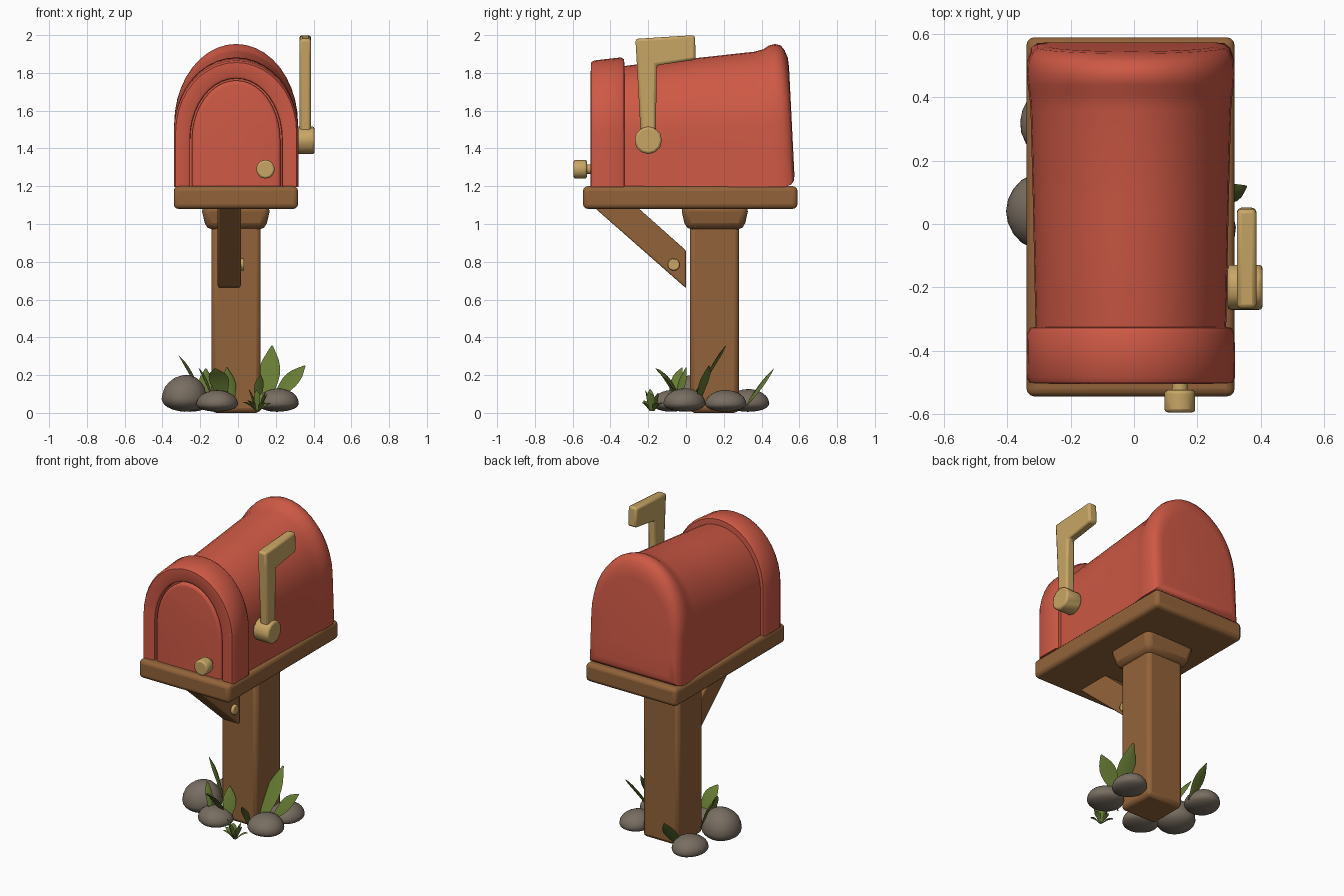
import bpy, bmesh, math, random
from mathutils import Vector, Matrix

if "Cube" in bpy.data.objects:
    bpy.data.objects.remove(bpy.data.objects["Cube"])

random.seed(4)


def material(name, rgb):
    m = bpy.data.materials.new(name)
    m.diffuse_color = (*rgb, 1)
    m.use_nodes = True
    m.node_tree.nodes["Principled BSDF"].inputs["Base Color"].default_value = m.diffuse_color
    return m


RED = material("red paint", (0.62, 0.10, 0.06))
WOOD = material("brown wood", (0.29, 0.125, 0.042))
BRASS = material("pale brass", (0.58, 0.38, 0.13))
STONE = material("grey stone", (0.19, 0.155, 0.12))
LEAF = material("leaf green", (0.135, 0.20, 0.035))


def finish(name, bm, mat, bevel=0, angle=40, segments=2):
    bmesh.ops.recalc_face_normals(bm, faces=bm.faces)
    me = bpy.data.meshes.new(name)
    bm.to_mesh(me)
    bm.free()
    ob = bpy.data.objects.new(name, me)
    bpy.context.collection.objects.link(ob)
    me.materials.append(mat)
    if bevel:
        mod = ob.modifiers.new("bevel", 'BEVEL')
        mod.width, mod.segments = bevel, segments
        mod.limit_method = 'ANGLE'
    bpy.ops.object.select_all(action='DESELECT')
    ob.select_set(True)
    bpy.context.view_layer.objects.active = ob
    bpy.ops.object.shade_smooth_by_angle(angle=math.radians(angle))
    return ob


def loft(name, rings, mat, bevel=0, angle=40):
    """Skin a list of equal-length closed rings and cap both ends."""
    bm = bmesh.new()
    loops = [[bm.verts.new(p) for p in r] for r in rings]
    n = len(loops[0])
    for a, b in zip(loops, loops[1:]):
        for i in range(n):
            j = (i + 1) % n
            bm.faces.new((a[i], a[j], b[j], b[i]))
    bm.faces.new(loops[0])
    bm.faces.new(loops[-1])
    return finish(name, bm, mat, bevel, angle)


def box(name, lo, hi, mat, bevel, taper=1.0, segments=2):
    """Bevelled box; taper scales the lower face."""
    lo, hi = Vector(lo), Vector(hi)
    mid, size = (lo + hi) / 2, hi - lo
    bm = bmesh.new()
    bmesh.ops.create_cube(bm, size=1)
    for v in bm.verts:
        k = taper if v.co.z < 0 else 1
        v.co = mid + Vector((v.co.x * size.x * k, v.co.y * size.y * k, v.co.z * size.z))
    return finish(name, bm, mat, bevel, segments=segments)


def disc(name, start, end, r, mat, sides=12, bevel=0.008):
    """Cylinder between two points."""
    start, end = Vector(start), Vector(end)
    d = end - start
    bm = bmesh.new()
    bmesh.ops.create_cone(bm, cap_ends=True, segments=sides, radius1=r, radius2=r, depth=d.length)
    rot = d.to_track_quat('Z', 'Y').to_matrix().to_4x4()
    bm.transform(Matrix.Translation((start + end) / 2) @ rot)
    return finish(name, bm, mat, bevel)


def arch(y, w, top, bottom=1.195, lean=0.0, x0=-0.01):
    """Mailbox cross-section: straight sides under a half ellipse."""
    spring = bottom + 0.44 * (top - bottom)
    pts = [(-w, bottom), (-w, (bottom + spring) / 2)]
    for i in range(21):
        a = math.pi * (1 - i / 20)
        pts.append((w * math.cos(a), spring + (top - spring) * math.sin(a)))
    pts += [(w, (bottom + spring) / 2), (w, bottom)]
    return [(x0 + x, y + lean * (1.5 - z), z) for x, z in pts]


def plate(name, x0, x1, yz, mat, bevel):
    """Extrude a side profile along x."""
    return loft(name, [[(x, y, z) for y, z in yz] for x in (x0, x1)], mat, bevel)


# Wooden post, collar, shelf and brace
box("post", (-0.14, 0.02, 0.0), (0.12, 0.28, 1.0), WOOD, 0.025)
box("post_collar", (-0.198, -0.03, 0.97), (0.175, 0.335, 1.10), WOOD, 0.035, taper=0.84)
box("shelf", (-0.34, -0.545, 1.08), (0.318, 0.59, 1.20), WOOD, 0.025, segments=3)
plate("brace", -0.108, 0.015, [(-0.50, 1.10), (-0.27, 1.10), (0, 0.86), (0, 0.66)], WOOD, 0.01)
disc("brace_bolt", (0.0, -0.065, 0.785), (0.033, -0.065, 0.785), 0.033, BRASS, 10, 0.006)

# Mailbox body, flaring to a rounded lip at the back
loft("mailbox_body", [
    arch(-0.40, 0.298, 1.825), arch(-0.30, 0.302, 1.84), arch(0.05, 0.309, 1.878),
    arch(0.36, 0.317, 1.912), arch(0.41, 0.321, 1.925), arch(0.44, 0.326, 1.945),
    arch(0.475, 0.328, 1.953, 1.195, 0.01), arch(0.515, 0.326, 1.945, 1.197, 0.03),
    arch(0.543, 0.314, 1.92, 1.208, 0.05), arch(0.558, 0.295, 1.88, 1.23, 0.05),
    arch(0.562, 0.26, 1.83, 1.26, 0.05)], RED, angle=50)

# Front rim with recess, and the door inside it
loft("front_rim", [
    arch(-0.325, 0.295, 1.83), arch(-0.328, 0.318, 1.872), arch(-0.345, 0.328, 1.882),
    arch(-0.485, 0.330, 1.866), arch(-0.503, 0.320, 1.855), arch(-0.505, 0.258, 1.785),
    arch(-0.497, 0.245, 1.772), arch(-0.465, 0.243, 1.770)], RED, angle=50)
loft("door", [
    arch(-0.45, 0.234, 1.760), arch(-0.488, 0.234, 1.760),
    arch(-0.497, 0.226, 1.751), arch(-0.499, 0.215, 1.740)], RED, angle=50)
disc("knob_stem", (0.145, -0.48, 1.29), (0.145, -0.54, 1.29), 0.026, BRASS, 10, 0)
disc("door_knob", (0.145, -0.525, 1.29), (0.145, -0.595, 1.29), 0.05, BRASS, 12, 0.01)

# Signal flag and its pivot
plate("flag", 0.325, 0.387, [(-0.238, 1.44), (-0.16, 1.44), (-0.155, 1.84), (0.052, 1.87),
                             (0.047, 2.0), (-0.268, 1.98), (-0.262, 1.88)], BRASS, 0.014)
disc("flag_pivot", (0.295, -0.2, 1.443), (0.406, -0.2, 1.443), 0.073, BRASS, 12, 0.012)

# Rocks around the post: x, y, radius x, radius y, height
rocks = [(-0.285, 0.04, 0.12, 0.12, 0.195), (-0.11, -0.075, 0.11, 0.10, 0.115),
         (0.21, -0.01, 0.11, 0.11, 0.125), (0.21, 0.21, 0.10, 0.11, 0.115),
         (-0.255, 0.325, 0.105, 0.115, 0.12)]
for i, (x, y, rx, ry, h) in enumerate(rocks):
    bm = bmesh.new()
    bmesh.ops.create_icosphere(bm, subdivisions=3, radius=1)
    for v in bm.verts:
        c = v.co
        c *= 1 + 0.03 * math.sin(3 * c.x + i) * math.cos(2.5 * c.y + 2 * i)
        up = c.z * 0.65 if c.z > 0 else c.z * 0.35
        v.co = (x + rx * c.x, y + ry * c.y, 0.006 + h * (0.35 + up))
    finish("rock_%d" % (i + 1), bm, STONE, angle=60)


def leaf(name, base, tip, width, sag=0.02, roll=0.0):
    """Lens-shaped leaf from base to tip, arching outward."""
    base, tip = Vector(base), Vector(tip)
    d = (tip - base).normalized()
    side = d.cross(Vector((0, 0, 1))).normalized()
    side = Matrix.Rotation(roll, 3, d) @ side
    nor = side.cross(d)
    rings = []
    for i in range(9):
        t = i / 8
        w = width / 2 * max(0.08, math.sin(math.pi * (0.1 + 0.9 * t ** 1.3)))
        p = base.lerp(tip, t) + Vector((0, 0, sag * math.sin(math.pi * t)))
        k = nor * min(0.008, w * 0.3)
        rings.append([p - side * w, p + k, p + side * w, p - k])
    return loft(name, rings, LEAF, angle=60)


# Large leaves between the rocks
big = [((0.15, 0.02, 0.05), (0.18, 0.21, 0.355), 0.115, 0, 0),
       ((0.19, 0.07, 0.06), (0.355, 0.12, 0.25), 0.10, 0.01, 0.7),
       ((-0.19, 0.12, 0.08), (-0.315, 0.15, 0.305), 0.06, 0.02, 0.5),
       ((-0.08, -0.03, 0.05), (-0.12, -0.16, 0.235), 0.11, 0.03, 0),
       ((-0.13, -0.09, 0.06), (-0.21, -0.02, 0.24), 0.05, 0.02, 0.4),
       ((-0.16, 0.32, 0.04), (-0.17, 0.465, 0.235), 0.09, 0, 0.2),
       ((-0.03, -0.05, 0.05), (-0.06, 0.0, 0.24), 0.08, 0, 0),
       ((0.10, -0.03, 0.03), (0.12, -0.13, 0.2), 0.05, 0.02, 0)]
for i, (b, t, w, s, r) in enumerate(big):
    leaf("leaf_%d" % (i + 1), b, t, w, s, r)

# Small tuft in front
for i in range(11):
    a = 2 * math.pi * i / 11
    r = 0.085 if i % 2 else 0.05
    h = random.uniform(0.05, 0.07) if i % 2 else random.uniform(0.09, 0.13)
    leaf("tuft_leaf_%d" % (i + 1), (0.105 + 0.01 * math.cos(a), -0.18 + 0.01 * math.sin(a), 0.01),
         (0.105 + r * math.cos(a), -0.18 + 0.7 * r * math.sin(a), h), 0.035, 0.012)
